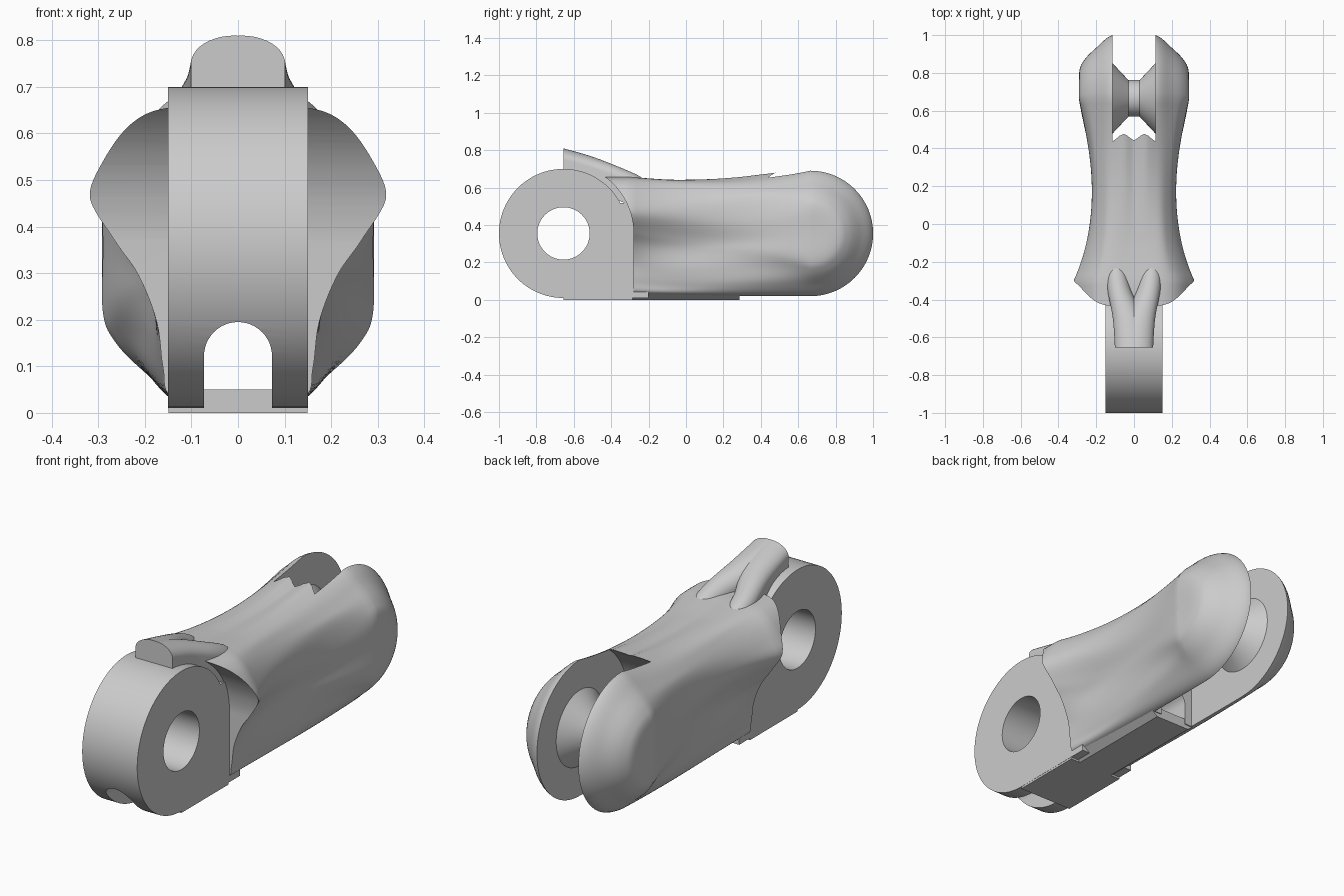
import bpy, bmesh
from math import sin, cos, pi, radians, exp
from mathutils import Matrix, Vector

cube = bpy.data.objects.get("Cube")
if cube:
    bpy.data.objects.remove(cube, do_unlink=True)

AXIS_Z = 0.355
FRONT_Y, REAR_Y = -0.655, 0.665

grey = bpy.data.materials.new("plain grey")
grey.use_nodes = True
grey.diffuse_color = (0.6, 0.6, 0.6, 1)
grey.node_tree.nodes["Principled BSDF"].inputs["Base Color"].default_value = grey.diffuse_color


def make(name, bm):
    bmesh.ops.remove_doubles(bm, verts=bm.verts, dist=0.0001)
    bmesh.ops.recalc_face_normals(bm, faces=bm.faces)
    mesh = bpy.data.meshes.new(name)
    bm.to_mesh(mesh)
    bm.free()
    mesh.materials.append(grey)
    obj = bpy.data.objects.new(name, mesh)
    bpy.context.collection.objects.link(obj)
    return obj


def activate(obj):
    bpy.ops.object.select_all(action='DESELECT')
    obj.select_set(True)
    bpy.context.view_layer.objects.active = obj


def cut(obj, cutter):
    activate(obj)
    mod = obj.modifiers.new("cut", 'BOOLEAN')
    mod.operation = 'DIFFERENCE'
    mod.solver = 'EXACT'
    mod.object = cutter
    bpy.ops.object.modifier_apply(modifier=mod.name)


def smooth(obj, angle=35):
    activate(obj)
    bpy.ops.object.shade_smooth_by_angle(angle=radians(angle))


def curve(points, steps):
    """Smooth curve through tuples of any size."""
    pts = [points[0]] + list(points) + [points[-1]]
    out = []
    for a, b, c, d in zip(pts, pts[1:], pts[2:], pts[3:]):
        for k in range(steps):
            t = k / steps
            out.append(tuple(q + t / 2 * (r - p + t * (2*p - 5*q + 4*r - s + t * (3*q - p - 3*r + s)))
                             for p, q, r, s in zip(a, b, c, d)))
    return out + [tuple(points[-1])]


def skin(bm, rings, closed=True, capped=False):
    rows = [[bm.verts.new(p) for p in ring] for ring in rings]
    n = len(rows[0])
    for a, b in zip(rows, rows[1:]):
        for i in range(n if closed else n - 1):
            j = (i + 1) % n
            bm.faces.new((a[i], a[j], b[j], b[i]))
    if capped:
        bm.faces.new(rows[0])
        bm.faces.new(rows[-1])
    return rows


def solid(name, rings):
    bm = bmesh.new()
    skin(bm, rings, capped=True)
    return make(name, bm)


def arc(cy, cz, r, start, end, n=64):
    return [(cy + r * cos(radians(start + (end - start) * i / n)),
             cz + r * sin(radians(start + (end - start) * i / n))) for i in range(n + 1)]


def across(name, profile, half):
    """Side profile (y, z) extruded across x."""
    return solid(name, [[(x, y, z) for y, z in profile] for x in (-half, half)])


def along(name, profile, start, end):
    """Front profile (x, z) extruded along y."""
    return solid(name, [[(x, y, z) for x, z in profile] for y in (start, end)])


def lathe(name, profile, cy, n=64):
    """(x, radius) profile turned about a crosswise axis."""
    return solid(name, [[(x, cy + r * cos(2*pi*i/n), AXIS_Z + r * sin(2*pi*i/n)) for i in range(n)]
                        for x, r in profile])


# Half cross-sections (x, z) of the body, bottom centre to top centre
flange = [(0, .03), (.14, .035), (.162, .1), (.175, .2), (.22, .3), (.275, .375),
          (.32, .46), (.29, .54), (.23, .62), (.15, .655), (0, .655)]
waist = [(0, .02), (.135, .03), (.16, .08), (.175, .17), (.18, .27), (.205, .34),
         (.25, .44), (.24, .52), (.19, .6), (.13, .64), (0, .64)]
middle = [(0, .025), (.13, .025), (.175, .08), (.19, .17), (.19, .26), (.195, .32),
          (.222, .42), (.215, .52), (.18, .585), (.12, .632), (0, .635)]
cheek = [(0, .335), (.115, .335), (.2, .268), (.262, .205), (.29, .14)]
rear = ([(x, AXIS_Z - r) for x, r in cheek] + [(.29, AXIS_Z)]
        + [(x, AXIS_Z + r) for x, r in reversed(cheek)])
STEPS = 6
stations = [(-.3, flange), (-.1, waist), (.15, middle), (REAR_Y, rear)]
stations = [(y, curve(s, STEPS)) for y, s in stations]


def section(y):
    """Full ring at y, blended with a cubic through the four stations."""
    yc = max(y, stations[0][0])
    weights = []
    for i, (yi, _) in enumerate(stations):
        w = 1
        for j, (yj, _) in enumerate(stations):
            if i != j:
                w *= (yc - yj) / (yi - yj)
        weights.append(w)
    side = []
    for k in range(len(stations[0][1])):
        x = sum(w * s[k][0] for w, (_, s) in zip(weights, stations))
        z = sum(w * s[k][1] for w, (_, s) in zip(weights, stations))
        # Twin ridges that fade in along the top and out again at the fork
        if z > AXIS_Z and y < REAR_Y:
            fade = max(0, min(1, (y + .1) / .5, (REAR_Y - y) / .15))
            z += .02 * fade * exp(-((x - .055) / .042) ** 2)
        side.append((x, y, z))
    return side + [(-x, yy, z) for x, yy, z in reversed(side[1:-1])]


# Body: lofted shaft, closed by a half-turn of the rear section
bm = bmesh.new()
count = 40
rings = [section(-.5 + (REAR_Y + .5) * i / count) for i in range(count + 1)]
bm.faces.new(skin(bm, rings)[0])
mid = 5 * STEPS
upper = rings[-1][mid:len(rings[-1]) - mid + 1]
pivot = Vector((0, REAR_Y, AXIS_Z))
dome = []
for i in range(33):
    turn = Matrix.Rotation(-pi * i / 32, 3, 'X')
    dome.append([pivot + turn @ (Vector(p) - pivot) for p in upper])
skin(bm, dome, closed=False)
bmesh.ops.remove_doubles(bm, verts=bm.verts, dist=0.0001)
bmesh.ops.dissolve_degenerate(bm, edges=bm.edges, dist=0.00001)
body = make("body", bm)

# Front knuckle, running back into the body
knuckle = across("front_knuckle", arc(FRONT_Y, AXIS_Z, .345, 28, 270) + [(-.2, .01), (-.2, .517)], .15)


# Cutters: hinge clearances, pin hole and the arched tunnel
def clearance(name, cy, half):
    return across(name, arc(cy, AXIS_Z, .375, 0, 180) + [(cy - .375, -.1), (cy + .375, -.1)], half)


front_clear = clearance("front_clearance_cutter", FRONT_Y, .6)
rear_slot = clearance("rear_slot_cutter", REAR_Y, .113)
pin_hole = lathe("pin_hole_cutter", [(-.5, .14), (.5, .14)], FRONT_Y)
tunnel = along("tunnel_cutter", arc(0, .122, .073, 0, 180, 24) + [(-.073, -.1), (.073, -.1)], -1.2, 1.2)

for target, cutters in ((body, (front_clear, rear_slot, tunnel)), (knuckle, (pin_hole, tunnel))):
    for cutter in cutters:
        cut(target, cutter)
    smooth(target)
for cutter in (front_clear, rear_slot, pin_hole, tunnel):
    bpy.data.objects.remove(cutter, do_unlink=True)

# Tunnel floor: full width under the knuckle, bevelled keel under the body
across("knuckle_floor", [(FRONT_Y, 0), (-.285, 0), (-.285, .05), (FRONT_Y, .05)], .149)
along("body_floor", [(-.095, 0), (.095, 0), (.14, .035), (.14, .05), (-.14, .05), (-.14, .035)], -.285, .285)

# Rear hinge pin: two cones meeting a short neck
smooth(lathe("hinge_pin", [(-.12, .193), (-.03, .097), (.03, .097), (.12, .193)], REAR_Y), 30)

# Forked tendon on top: stations of y, centre x, half width, top z
branch = curve([(FRONT_Y, .008, .093, .81), (-.5, .032, .08, .765), (-.35, .078, .062, .707),
                (-.25, .092, .052, .662), (-.205, .092, .025, .625)], 6)
for side, label in ((1, "left"), (-1, "right")):
    rings = []
    for y, cx, w, top in branch:
        ring = [(cx + w * cos(pi * i / 20), y, top - .06 + .06 * sin(pi * i / 20)) for i in range(21)]
        ring += [(cx - w, y, top - .18), (cx + w, y, top - .18)]
        rings.append([(side * x, yy, z) for x, yy, z in ring])
    smooth(solid(label + "_tendon", rings), 40)
